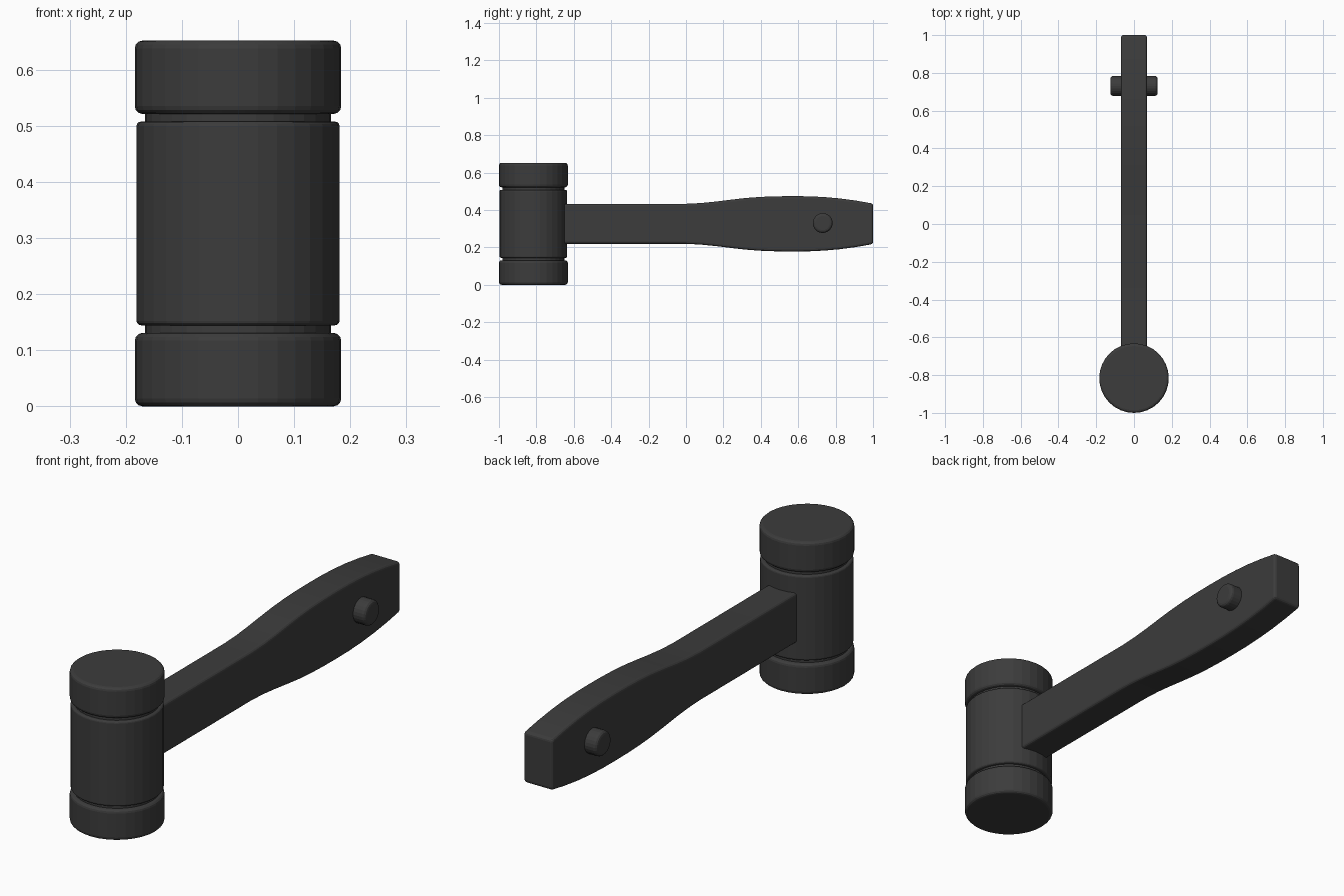
import bpy
import math

cube = bpy.data.objects.get("Cube")
if cube:
    bpy.data.objects.remove(cube, do_unlink=True)

HEAD_Y, MID_Z = -0.816, 0.326

black = bpy.data.materials.new("charcoal_black")
black.use_nodes = True
COLOUR = (0.045, 0.045, 0.045, 1)
black.diffuse_color = COLOUR
black.node_tree.nodes["Principled BSDF"].inputs["Base Color"].default_value = COLOUR


def finish(obj, name, bevel=0, segments=3):
    """Name, colour, bevel and shade a part."""
    obj.name = name
    obj.data.materials.append(black)
    bpy.ops.object.select_all(action="DESELECT")
    obj.select_set(True)
    bpy.context.view_layer.objects.active = obj
    if bevel:
        mod = obj.modifiers.new("rounded_edges", "BEVEL")
        mod.width, mod.segments = bevel, segments
        mod.limit_method, mod.angle_limit = "ANGLE", math.radians(40)
        bpy.ops.object.modifier_apply(modifier=mod.name)
    bpy.ops.object.shade_smooth_by_angle(angle=math.radians(8))


def cylinder(name, radius, depth, location, rotation=(0, 0, 0), bevel=0, sides=32):
    bpy.ops.mesh.primitive_cylinder_add(vertices=sides, radius=radius, depth=depth,
                                        location=location, rotation=rotation)
    finish(bpy.context.object, name, bevel)


# Head: barrel, narrow necks and two striking faces
cylinder("head_barrel", 0.181, 0.363, (0, HEAD_Y, MID_Z), bevel=0.008)
cylinder("head_core", 0.166, 0.5, (0, HEAD_Y, MID_Z))
for name, side in (("top_striking_face", 1), ("bottom_striking_face", -1)):
    cylinder(name, 0.184, 0.131, (0, HEAD_Y, MID_Z + side * 0.2605), bevel=0.014)

# Handle: straight shaft swelling into the grip, as (y, half height)
OUTLINE = [(-0.8, 0.107), (0, 0.107), (0.08, 0.111), (0.16, 0.119), (0.24, 0.129),
           (0.32, 0.138), (0.4, 0.144), (0.48, 0.147), (0.57, 0.148), (0.66, 0.147),
           (0.74, 0.143), (0.82, 0.136), (0.91, 0.124), (1, 0.108)]
HALF_WIDTH = 0.069
ring = [(y, MID_Z - h) for y, h in OUTLINE]
ring += [(y, MID_Z + h) for y, h in reversed(OUTLINE)]
count = len(ring)
verts = [(x, y, z) for x in (HALF_WIDTH, -HALF_WIDTH) for y, z in ring]
faces = [tuple(range(count)), tuple(range(2 * count - 1, count - 1, -1))]
for i in range(count):
    j = (i + 1) % count
    faces.append((j, i, i + count, j + count))
mesh = bpy.data.meshes.new("handle")
mesh.from_pydata(verts, [], faces)
handle = bpy.data.objects.new("handle", mesh)
bpy.context.collection.objects.link(handle)
finish(handle, "handle", 0.012)

# Peg through the grip
cylinder("grip_peg", 0.053, 0.25, (0, 0.731, MID_Z + 0.004),
         (0, math.pi / 2, 0), 0.015, sides=24)
